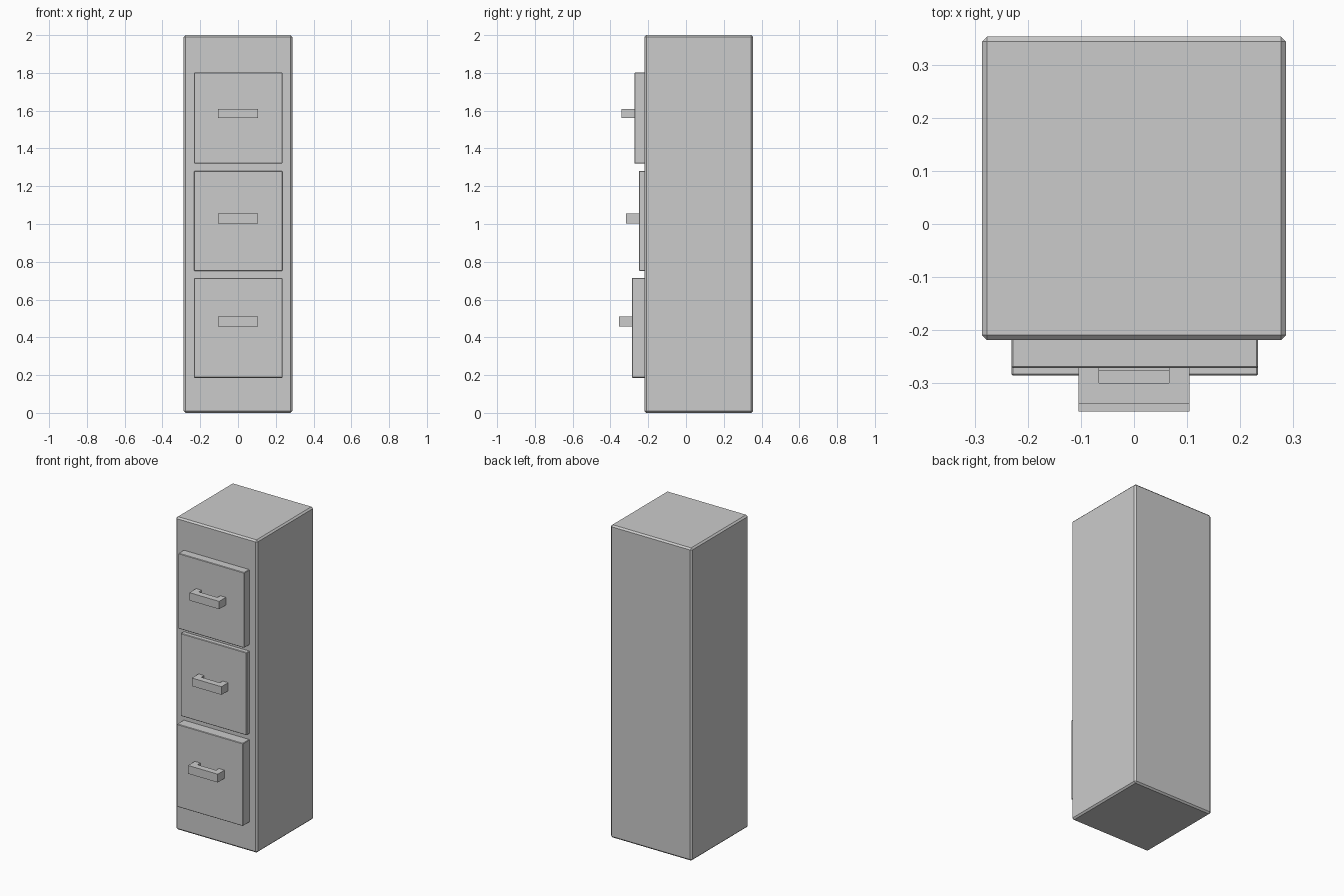
import bpy
import bmesh

cube = bpy.data.objects.get("Cube")
if cube:
    bpy.data.objects.remove(cube, do_unlink=True)

grey = bpy.data.materials.new("cabinet_grey")
grey.use_nodes = True
color = (0.6, 0.6, 0.6, 1)
grey.diffuse_color = color
grey.node_tree.nodes["Principled BSDF"].inputs["Base Color"].default_value = color


def finish(name, bm, bevel=0):
    bmesh.ops.recalc_face_normals(bm, faces=bm.faces)
    if bevel:
        bmesh.ops.bevel(bm, geom=bm.edges[:], offset=bevel, segments=1,
                        affect='EDGES')
    mesh = bpy.data.meshes.new(name)
    bm.to_mesh(mesh)
    bm.free()
    mesh.materials.append(grey)
    obj = bpy.data.objects.new(name, mesh)
    bpy.context.collection.objects.link(obj)
    return obj


def box(name, x, y, z, bevel):
    """Chamfered box from (min, max) ranges."""
    bm = bmesh.new()
    bmesh.ops.create_cube(bm, size=1)
    for v in bm.verts:
        v.co = [lo + (hi - lo) * (c + 0.5)
                for c, (lo, hi) in zip(v.co, (x, y, z))]
    return finish(name, bm, bevel)


def handle(name, front, z0, z1):
    """U-shaped pull: a plan profile extruded upwards."""
    half, inner, bar, tip = 0.105, 0.066, 0.028, 0.068
    plan = [(-half, 0), (-half, tip), (half, tip), (half, 0),
            (inner, 0), (inner, bar), (-inner, bar), (-inner, 0)]
    bm = bmesh.new()
    face = bm.faces.new([bm.verts.new((x, front - d, z0)) for x, d in plan])
    top = bmesh.ops.extrude_face_region(bm, geom=[face])["geom"]
    for v in top:
        if isinstance(v, bmesh.types.BMVert):
            v.co.z = z1
    return finish(name, bm)


# Cabinet body
box("cabinet_body", (-0.288, 0.288), (-0.22, 0.355), (0, 2), 0.01)

# Drawers pulled out by different amounts, each with a handle
drawers = [
    ("top", -0.273, (1.32, 1.802), (1.56, 1.61)),
    ("middle", -0.249, (0.752, 1.281), (1.003, 1.055)),
    ("bottom", -0.287, (0.186, 0.715), (0.457, 0.51)),
]
for label, front, span, grip in drawers:
    box(label + "_drawer", (-0.232, 0.235), (front, -0.2), span, 0.003)
    handle(label + "_handle", front, *grip)
